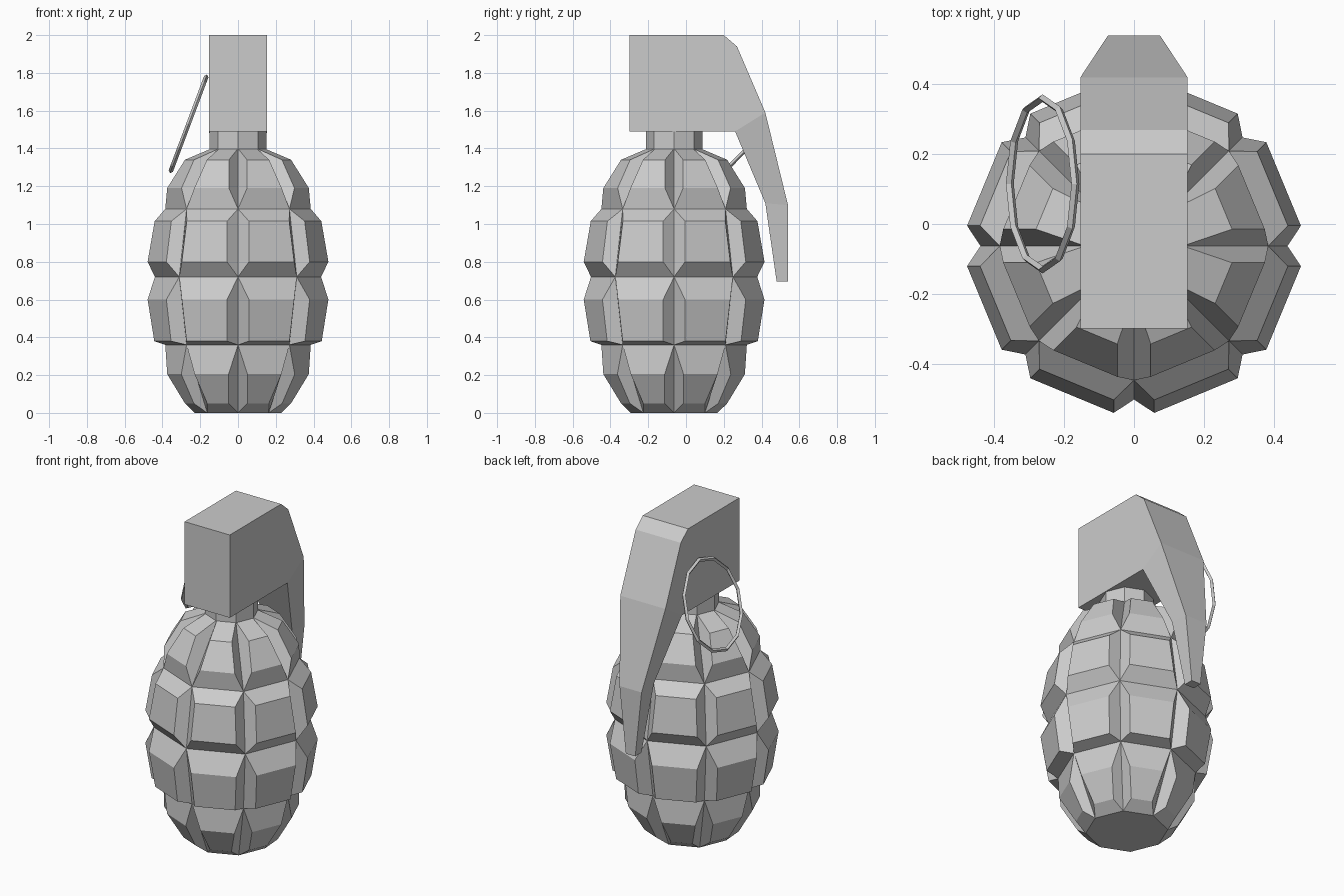
import bpy, math

if "Cube" in bpy.data.objects:
    bpy.data.objects.remove(bpy.data.objects["Cube"])

CY = -0.063  # axis of the body in y


def make(name, verts, faces):
    me = bpy.data.meshes.new(name)
    me.from_pydata(verts, [], faces)
    me.update()
    ob = bpy.data.objects.new(name, me)
    bpy.context.collection.objects.link(ob)
    return ob


def polar(r, deg, z):
    a = math.radians(deg)
    return (r * math.cos(a), CY + r * math.sin(a), z)


# Segmented body: octagonal groove lattice, each cell carries a raised panel
rings = [(0.23, 0.0), (0.385, 0.36), (0.44, 0.72), (0.385, 1.08), (0.14, 1.40)]
panels = [  # lower radius, z, upper radius, z, groove half width
    (0.285, 0.05, 0.378, 0.205, 0.050),
    (0.447, 0.38, 0.482, 0.60, 0.058),
    (0.482, 0.80, 0.445, 1.015, 0.058),
    (0.378, 1.19, 0.285, 1.34, 0.048)]
verts, faces = [], []
for r, z in rings:
    verts += [polar(r, 45 * i, z) for i in range(8)]
faces.append(list(range(7, -1, -1)))
faces.append(list(range(32, 40)))
for k, (r0, z0, r1, z1, g) in enumerate(panels):
    d0, d1 = (math.degrees(math.asin(g / r)) for r in (r0, r1))
    for i in range(8):
        j = (i + 1) % 8
        base = [k * 8 + i, k * 8 + j, k * 8 + 8 + j, k * 8 + 8 + i]
        a, b, n = 45 * i, 45 * i + 45, len(verts)
        verts += [polar(r0, a + d0, z0), polar(r0, b - d0, z0),
                  polar(r1, b - d1, z1), polar(r1, a + d1, z1)]
        faces.append([n, n + 1, n + 2, n + 3])
        for e in range(4):
            f = (e + 1) % 4
            faces.append([base[e], base[f], n + f, n + e])
make("segmented_body", verts, faces)

# Neck
bpy.ops.mesh.primitive_cylinder_add(vertices=8, radius=0.15, depth=0.12,
                                    location=(0, CY, 1.44))
neck = bpy.context.object
neck.name = "neck"
neck.rotation_euler.z = 0 if abs(neck.data.vertices[0].co.x) < 1e-4 else math.pi / 8

# Head block and tapering lever: side outline (y, z, half width)
outline = [(-0.30, 2.0, 0.154), (0.20, 2.0, 0.154), (0.27, 1.94, 0.154),
           (0.42, 1.59, 0.154), (0.54, 1.10, 0.075), (0.54, 0.695, 0.032),
           (0.48, 0.695, 0.032), (0.42, 1.11, 0.075), (0.26, 1.49, 0.154),
           (-0.30, 1.49, 0.154)]
n = len(outline)
verts = [(s * w, y, z) for s in (1, -1) for y, z, w in outline]
faces = [[i, (i + 1) % n, (i + 1) % n + n, i + n] for i in range(n)]
for side in ([0, 1, 2, 3, 8, 9], [3, 4, 7, 8], [4, 5, 6, 7]):
    faces.append(side[::-1])
    faces.append([i + n for i in side])
make("head_and_lever", verts, faces)

# Tilted pull ring
bpy.ops.mesh.primitive_torus_add(major_segments=12, minor_segments=4,
                                 major_radius=0.267, minor_radius=0.012,
                                 location=(-0.262, 0.115, 1.53),
                                 rotation=(0, -math.radians(69.4), 0))
ring = bpy.context.object
ring.name = "pull_ring"
ring.scale.y = 0.92
for p in ring.data.polygons:
    p.use_smooth = False
